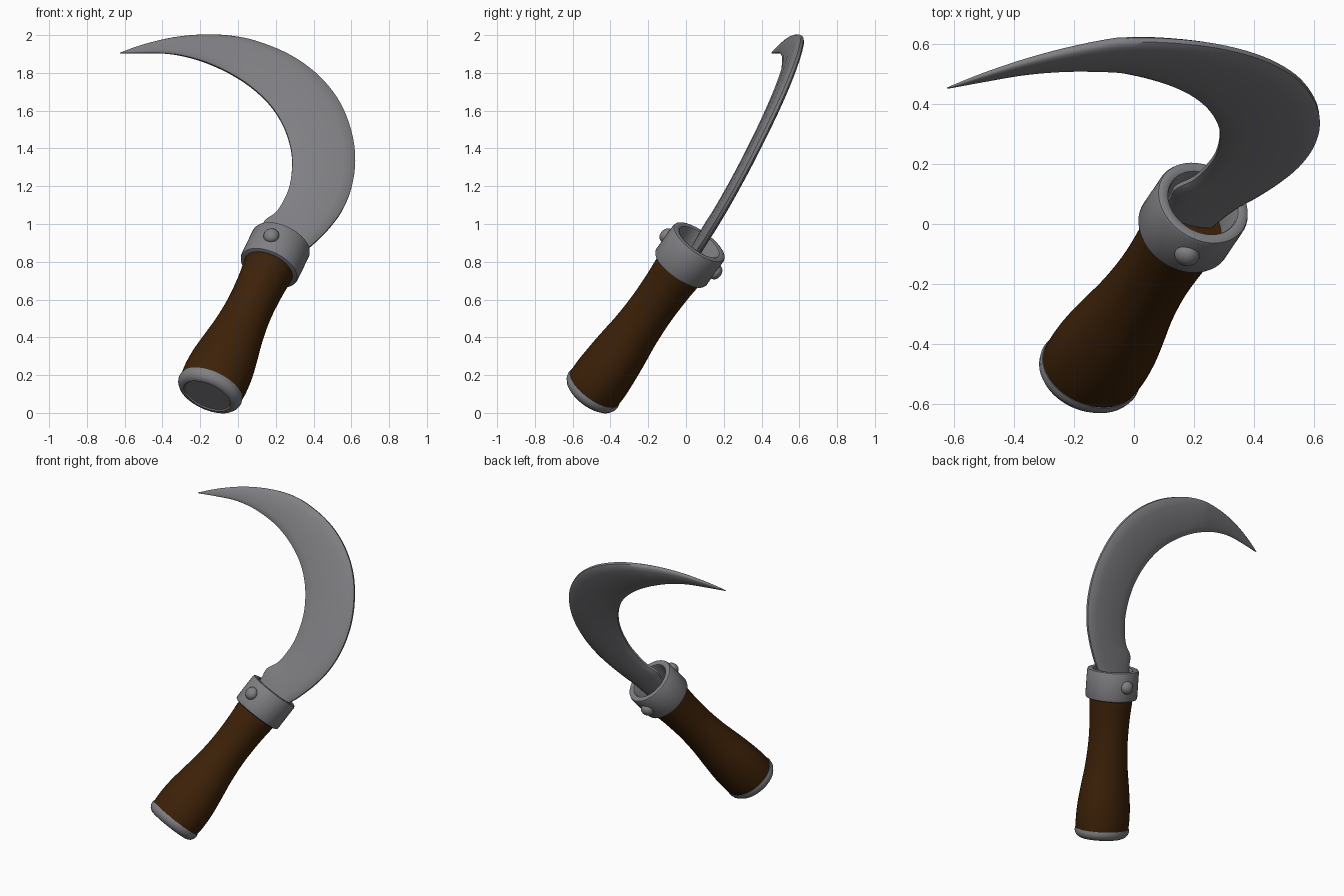
import bpy, bmesh, math
from mathutils import Vector, Matrix

if "Cube" in bpy.data.objects:
    bpy.data.objects.remove(bpy.data.objects["Cube"])


def material(name, rgb):
    m = bpy.data.materials.new(name)
    m.diffuse_color = (*rgb, 1)
    m.use_nodes = True
    m.node_tree.nodes["Principled BSDF"].inputs["Base Color"].default_value = m.diffuse_color
    return m


METAL = material("grey_steel", (0.215, 0.215, 0.23))
WOOD = material("dark_brown_wood", (0.047, 0.0155, 0.0025))

# Handle axis and its frame: u lies in the blade plane, v is across it
BASE = Vector((-0.158, -0.507, 0.1))
AXIS = Vector((0.356, 0.529, 0.737)).normalized()
BLADE_N = Vector((-0.11, 1.0, -0.52)).normalized()
U = AXIS.cross(BLADE_N).normalized()
V = AXIS.cross(U).normalized()


def finish(bm, name, mat, angle=35):
    bmesh.ops.recalc_face_normals(bm, faces=bm.faces)
    me = bpy.data.meshes.new(name)
    bm.to_mesh(me)
    bm.free()
    ob = bpy.data.objects.new(name, me)
    bpy.context.collection.objects.link(ob)
    me.materials.append(mat)
    bpy.ops.object.select_all(action='DESELECT')
    ob.select_set(True)
    bpy.context.view_layer.objects.active = ob
    bpy.ops.object.shade_smooth_by_angle(angle=math.radians(angle))
    return ob


def catmull(pts, steps):
    out = []
    for i in range(len(pts) - 1):
        a, b = pts[max(i - 1, 0)], pts[i]
        c, d = pts[i + 1], pts[min(i + 2, len(pts) - 1)]
        for k in range(steps):
            t = k / steps
            out.append(tuple(0.5 * (2 * q + (r - p) * t + (2*p - 5*q + 4*r - s) * t*t
                                    + (3*q - p - 3*r + s) * t**3)
                             for p, q, r, s in zip(a, b, c, d)))
    return out + [tuple(pts[-1])]


def bridge(bm, rings, closed=False):
    n = len(rings[0])
    pairs = list(zip(rings, rings[1:])) + ([(rings[-1], rings[0])] if closed else [])
    for a, b in pairs:
        for i in range(n):
            j = (i + 1) % n
            bm.faces.new((a[i], a[j], b[j], b[i]))
    if not closed:
        bm.faces.new(rings[0])
        bm.faces.new(rings[-1])


def lathe(name, profile, mat, closed=False, segs=48):
    """profile rows: (distance along axis, radius along u, radius along v)"""
    bm = bmesh.new()
    rings = []
    for t, ru, rv in profile:
        rings.append([bm.verts.new(BASE + AXIS * t
                                   + U * ru * math.cos(2 * math.pi * i / segs)
                                   + V * rv * math.sin(2 * math.pi * i / segs))
                      for i in range(segs)])
    bridge(bm, rings, closed)
    return finish(bm, name, mat)


# Wooden handle, flaring to an oval butt
lathe("handle", catmull([(0.02, 0.172, 0.153), (0.1, 0.178, 0.156), (0.2, 0.174, 0.151),
                         (0.32, 0.157, 0.141), (0.45, 0.137, 0.128), (0.6, 0.125, 0.122),
                         (0.75, 0.127, 0.126), (0.86, 0.135, 0.134), (0.92, 0.135, 0.134)], 4), WOOD)

# Rounded metal butt cap with shallow recessed end
lathe("butt_cap", [(0.045, 0.165, 0.147), (0.045, 0.177, 0.157), (0.03, 0.18, 0.16),
                   (0.012, 0.176, 0.156), (-0.005, 0.164, 0.144), (-0.015, 0.146, 0.127),
                   (-0.015, 0.134, 0.115), (-0.009, 0.128, 0.11)], METAL)

# Hollow collar around the blade socket, with rounded rims
outer, inner, lo, hi, b = 0.164, 0.122, 0.877, 1.068, 0.014
collar = [(lo, inner + b), (lo, outer - b), (lo + b * .3, outer - b * .3), (lo + b, outer),
          (hi - b, outer), (hi - b * .3, outer - b * .3), (hi, outer - b),
          (hi, inner + b), (hi - b * .3, inner + b * .3), (hi - b, inner), (lo + b, inner)]
lathe("collar", [(t, r, r) for t, r in collar], METAL, closed=True)

# Domed rivets on the two flat sides of the collar
for label, radial in (("front", (-0.15, -0.8, 0.58)), ("back", (-0.06, 0.8, -0.55))):
    radial = Vector(radial)
    radial = (radial - AXIS * radial.dot(AXIS)).normalized()
    bm = bmesh.new()
    bmesh.ops.create_uvsphere(bm, u_segments=20, v_segments=12, radius=1)
    rot = radial.to_track_quat('Z', 'Y').to_matrix().to_4x4()
    pos = BASE + AXIS * 0.975 + radial * 0.162
    bm.transform(Matrix.Translation(pos) @ rot @ Matrix.Diagonal((0.042, 0.042, 0.034, 1)))
    finish(bm, "rivet_" + label, METAL)

# Curved blade: rows of outer x, z and inner x, z, from socket to tip
OUTLINE = [(.265, .75, .09, .87), (.335, .84, .12, .955), (.40, .895, .14, 1.015),
           (.48, .975, .20, 1.06), (.55, 1.07, .245, 1.13), (.60, 1.19, .275, 1.21),
           (.62, 1.33, .287, 1.32), (.602, 1.48, .275, 1.42), (.54, 1.64, .235, 1.53),
           (.43, 1.78, .168, 1.632), (.28, 1.89, .075, 1.72), (.10, 1.965, -.03, 1.79),
           (-.05, 1.995, -.14, 1.843), (-.20, 2.0, -.25, 1.88), (-.35, 1.985, -.37, 1.902),
           (-.50, 1.95, -.50, 1.905), (-.625, 1.907, -.622, 1.903)]
# Cross-section: position from inner to outer edge, half thickness
SECTION = [(0, .007), (.05, .014), (.18, .021), (.5, .027), (.8, .025), (.94, .018), (1, .008)]
LOOP = SECTION + [(s, -h) for s, h in reversed(SECTION)]


def on_blade(x, z):
    y = 0.34 + 0.52 * (z - 1.33) + 0.11 * (x - 0.62) - 0.085 * max(0, -x - 0.05)
    return Vector((x, y, z))


bm = bmesh.new()
rings = []
for ox, oz, ix, iz in catmull(OUTLINE, 5):
    po, pi = on_blade(ox, oz), on_blade(ix, iz)
    thin = min(1, ((po - pi).length / 0.2) ** 0.7)
    rings.append([bm.verts.new(pi.lerp(po, s) + BLADE_N * h * thin) for s, h in LOOP])
bridge(bm, rings)
finish(bm, "blade", METAL, 50)
